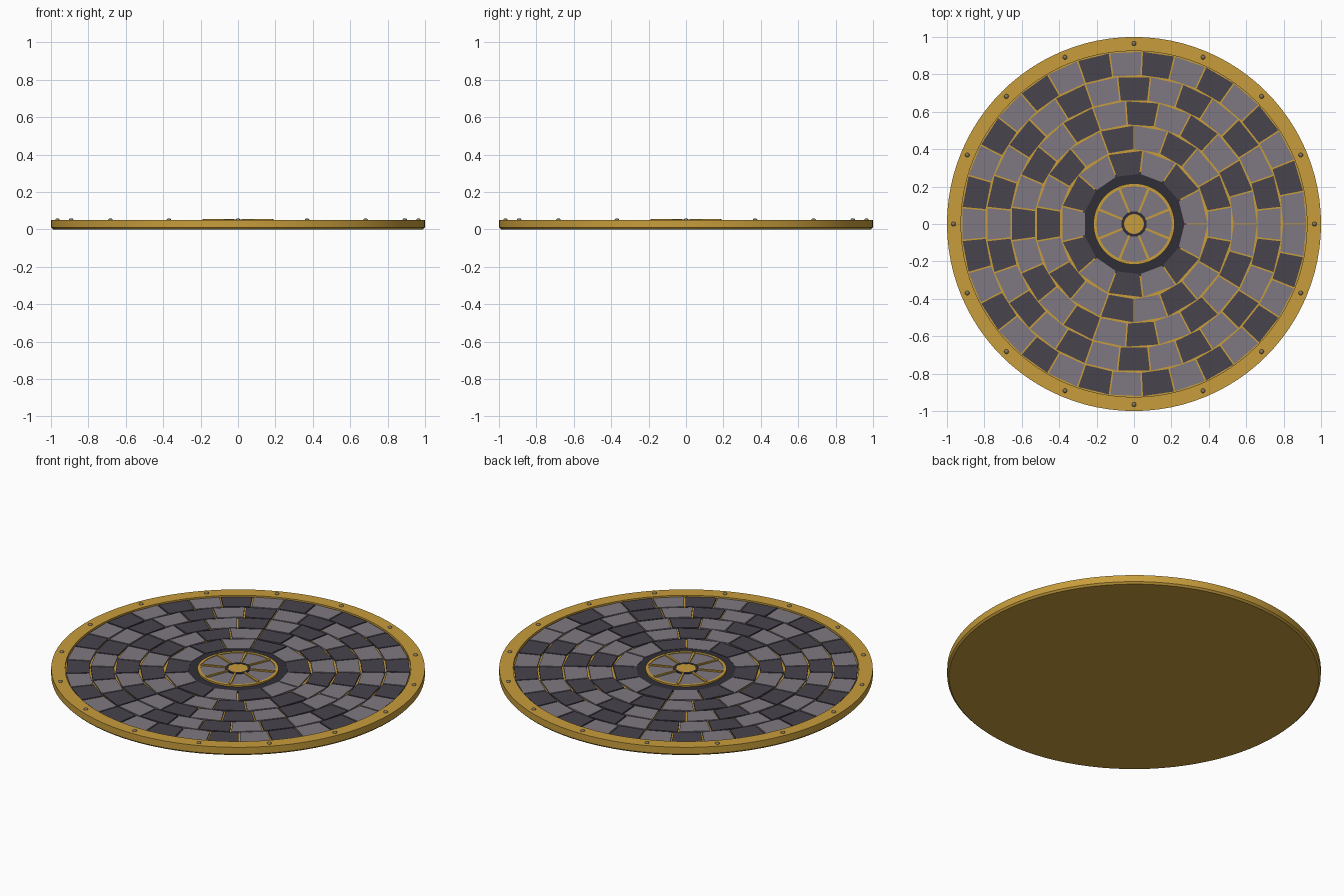
import bpy, bmesh
from math import sin, cos, pi, radians

if "Cube" in bpy.data.objects:
    bpy.data.objects.remove(bpy.data.objects["Cube"])


def material(name, rgb):
    m = bpy.data.materials.new(name)
    m.diffuse_color = (*rgb, 1)
    m.use_nodes = True
    m.node_tree.nodes["Principled BSDF"].inputs["Base Color"].default_value = m.diffuse_color
    return m


GOLD = material("gold", (0.58, 0.34, 0.045))
PALE = material("pale_stone", (0.21, 0.19, 0.22))
DARK = material("dark_stone", (0.065, 0.056, 0.074))
BLACK = material("dark_metal", (0.03, 0.028, 0.038))
RIVET = material("rivet_metal", (0.25, 0.19, 0.10))


def finish(name, bm, mat, smooth=True):
    bmesh.ops.recalc_face_normals(bm, faces=bm.faces)
    me = bpy.data.meshes.new(name)
    bm.to_mesh(me)
    bm.free()
    ob = bpy.data.objects.new(name, me)
    bpy.context.collection.objects.link(ob)
    me.materials.append(mat)
    if smooth:
        bpy.context.view_layer.objects.active = ob
        ob.select_set(True)
        bpy.ops.object.shade_smooth_by_angle(angle=radians(30))
        ob.select_set(False)
    return ob


def lathe(name, profile, mat, segs=64, closed=False):
    """Revolve (radius, z) points; open profiles get end caps."""
    bm = bmesh.new()
    rings = [[bm.verts.new((r * cos(2 * pi * i / segs), r * sin(2 * pi * i / segs), z))
              for i in range(segs)] for r, z in profile]
    pairs = list(zip(rings, rings[1:]))
    if closed:
        pairs.append((rings[-1], rings[0]))
    else:
        bm.faces.new(rings[0])
        bm.faces.new(rings[-1])
    for a, b in pairs:
        for i in range(segs):
            j = (i + 1) % segs
            bm.faces.new((a[i], a[j], b[j], b[i]))
    return finish(name, bm, mat)


def ring(name, r0, r1, z0, z1, mat, segs=64):
    return lathe(name, [(r0, z0), (r1, z0), (r1, z1), (r0, z1)], mat, segs, True)


def prism(bm, outline, z0, z1):
    low = [bm.verts.new((x, y, z0)) for x, y in outline]
    top = [bm.verts.new((x, y, z1)) for x, y in outline]
    bm.faces.new(low[::-1])
    bm.faces.new(top)
    n = len(outline)
    for i in range(n):
        j = (i + 1) % n
        bm.faces.new((low[i], low[j], top[j], top[i]))


# Base dish with raised outer rim
lathe("base_and_rim", [(0.99, 0), (1, 0.01), (1, 0.05), (0.925, 0.05), (0.925, 0.036)],
      GOLD, 96)

# Five courses of straight-edged paving tiles, alternating in colour
tiles = {PALE: bmesh.new(), DARK: bmesh.new()}
GAP = 0.004
for course, count in enumerate((13, 18, 23, 28, 33)):
    r0 = 0.265 + 0.132 * course + GAP
    r1 = r0 + 0.132 - 2 * GAP
    step = 2 * pi / count
    shift = -0.5 if course % 2 else 0
    for i in range(count):
        a0, a1 = (i + shift) * step, (i + 1 + shift) * step
        d0, d1 = GAP / r0, GAP / r1
        corners = [(r0, a0 + d0), (r1, a0 + d1), (r1, a1 - d1), (r0, a1 - d0)]
        prism(tiles[DARK if i % 2 else PALE],
              [(r * cos(a), r * sin(a)) for r, a in corners], 0.034, 0.044)
finish("pale_tiles", tiles[PALE], PALE, False)
finish("dark_tiles", tiles[DARK], DARK, False)

# Central medallion
ring("hub_collar", 0.205, 0.28, 0.034, 0.042, BLACK)
lathe("hub_plate", [(0.205, 0.034), (0.205, 0.048)], PALE)
ring("hub_gold_ring", 0.2, 0.217, 0.034, 0.051, GOLD)
ring("boss_ring", 0.053, 0.068, 0.04, 0.053, BLACK, 48)
lathe("boss", [(0.055, 0.04), (0.055, 0.052)], GOLD, 48)

# Eight raised spokes
bm = bmesh.new()
for i in range(8):
    a = (i + 0.5) * pi / 4
    c, s = cos(a), sin(a)
    prism(bm, [(r * c - w * s, r * s + w * c) for r, w in
               ((0.066, -0.005), (0.203, -0.007), (0.203, 0.007), (0.066, 0.005))],
          0.046, 0.055)
finish("hub_spokes", bm, GOLD, False)

# Sixteen domed rivets on the rim
bm = bmesh.new()
for i in range(16):
    a = i * pi / 8
    dome = bmesh.ops.create_uvsphere(bm, u_segments=12, v_segments=8, radius=0.012)["verts"]
    for v in dome:
        v.co = (v.co.x + 0.965 * cos(a), v.co.y + 0.965 * sin(a), v.co.z * 0.75 + 0.05)
finish("rim_rivets", bm, RIVET)
